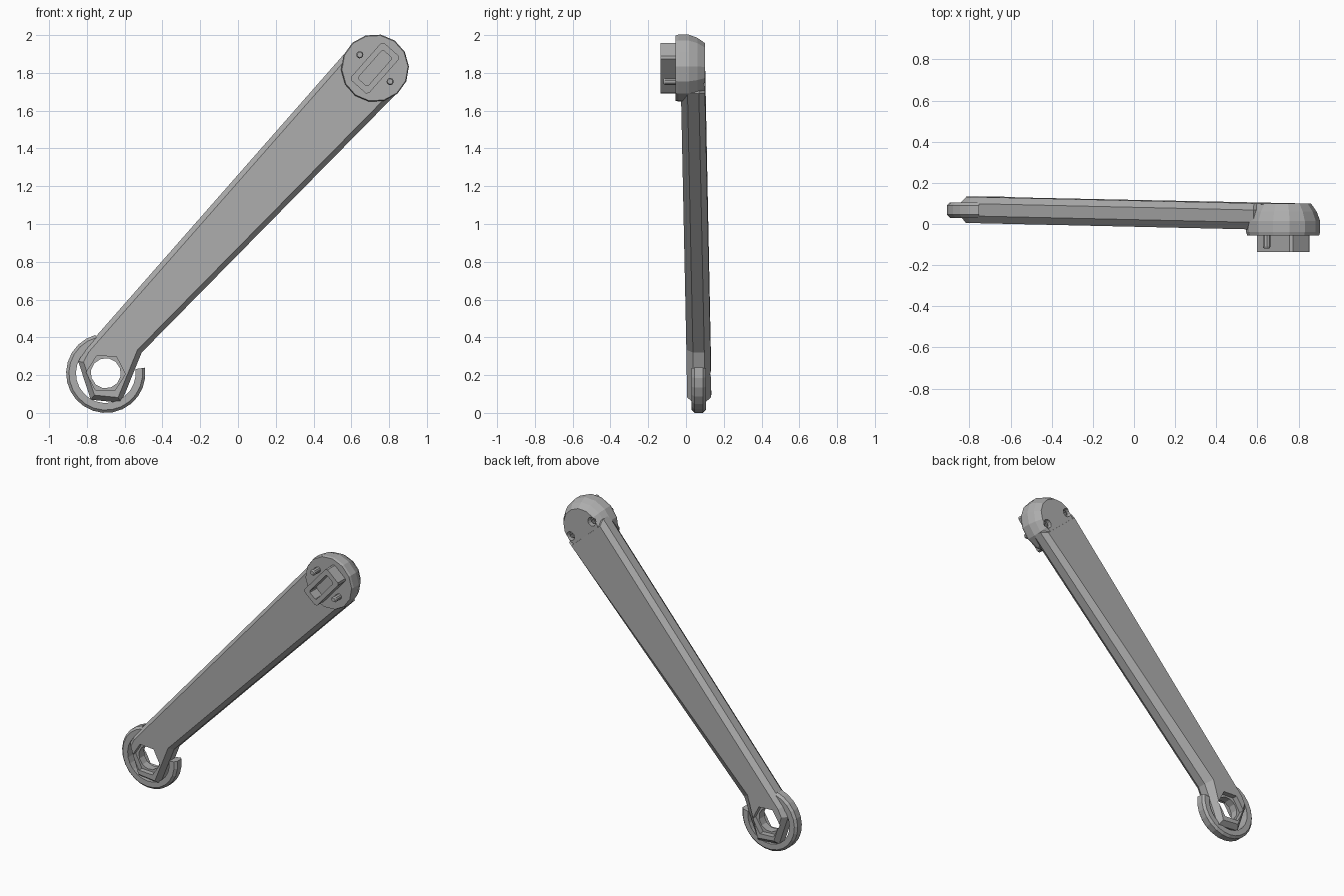
import bpy, bmesh, math
from mathutils import Vector

old = bpy.data.objects.get("Cube")
if old:
    bpy.data.objects.remove(old, do_unlink=True)

grey = bpy.data.materials.new("grey_metal")
grey.use_nodes = True
COLOUR = (0.42, 0.42, 0.42, 1)
grey.diffuse_color = COLOUR
grey.node_tree.nodes["Principled BSDF"].inputs["Base Color"].default_value = COLOUR

# Local frame: a runs up the arm from the hole, n across it, y is depth
HOLE = Vector((-0.70, 0, 0.21))
HEAD_A = 2.154
ALONG = Vector((0.6616, 0, 0.7498))
ACROSS = Vector((-0.7498, 0, 0.6616))


def place(a, n, y):
    return HOLE + ALONG * a + ACROSS * n + Vector((0, y, 0))


def loft(name, layers, closed=False):
    """Skin a list of equal loops of (a, n, y); cap the ends or close the tube."""
    bm = bmesh.new()
    loops = [[bm.verts.new(place(*p)) for p in layer] for layer in layers]
    size = len(loops[0])
    pairs = list(zip(loops, loops[1:]))
    if closed:
        pairs.append((loops[-1], loops[0]))
    else:
        bm.faces.new(loops[0])
        bm.faces.new(loops[-1])
    for lo, hi in pairs:
        for i in range(size):
            j = (i + 1) % size
            bm.faces.new((lo[i], lo[j], hi[j], hi[i]))
    bmesh.ops.recalc_face_normals(bm, faces=bm.faces)
    mesh = bpy.data.meshes.new(name)
    bm.to_mesh(mesh)
    bm.free()
    mesh.materials.append(grey)
    obj = bpy.data.objects.new(name, mesh)
    bpy.context.collection.objects.link(obj)
    return obj


def disc(name, a, n, sides, profile, turn=0.0):
    """Faceted round part from (depth, radius) pairs."""
    angles = [turn + math.tau * i / sides for i in range(sides)]
    return loft(name, [[(a + r * math.cos(t), n + r * math.sin(t), y) for t in angles]
                       for y, r in profile])


def block(name, half_a, half_n, corner, y0, y1):
    """Block on the head with clipped corners."""
    pts = []
    for sa, sn in ((1, 1), (-1, 1), (-1, -1), (1, -1)):
        pair = [(sa * half_a, sn * (half_n - corner)), (sa * (half_a - corner), sn * half_n)]
        pts += pair if sa * sn > 0 else pair[::-1]
    return loft(name, [[(HEAD_A + a, n, y) for a, n in pts] for y in (y0, y1)])


def cut(target, cutter):
    mod = target.modifiers.new("cut", "BOOLEAN")
    mod.operation = "DIFFERENCE"
    mod.solver = "EXACT"
    mod.object = cutter
    bpy.context.view_layer.objects.active = target
    bpy.ops.object.modifier_apply(modifier=mod.name)
    bpy.data.objects.remove(cutter, do_unlink=True)


def inset(outline, dist):
    """Move every edge of a counter-clockwise outline inwards."""
    result = []
    for i, p in enumerate(outline):
        p = Vector(p)
        d1 = (p - Vector(outline[i - 1])).normalized()
        d2 = (Vector(outline[(i + 1) % len(outline)]) - p).normalized()
        n1, n2 = Vector((-d1.y, d1.x)), Vector((-d2.y, d2.x))
        result.append(p + (n1 + n2) * dist / (1 + n1.dot(n2)))
    return result


# Arm with the angular hub at its lower end, chamfered front and back
outline = [(2.13, 0.172), (0.02, 0.168), (-0.05, 0.15), (-0.158, -0.033),
           (-0.063, -0.165), (0.208, -0.07), (2.13, -0.175)]
layers = []
for depth, dist in ((0.005, 0.026), (0.04, 0), (0.10, 0), (0.132, 0.028)):
    loop = inset(outline, dist)
    if depth > 0.11:
        loop[5].y += 0.03
    layers.append([(p.x, p.y, depth - 0.015 * p.x) for p in loop])
arm = loft("arm", layers)
cut(arm, disc("hole_cutter", 0, 0, 12, ((-0.1, 0.08), (0.25, 0.08))))
for y0, y1 in ((-0.1, 0.04), (0.095, 0.25)):
    cut(arm, disc("hex_cutter", 0, 0, 6, ((y0, 0.104), (y1, 0.104)), 0.15))

# Open guard ring around the hub
tilt = math.atan2(ALONG.z, ALONG.x)
start, end, steps = math.radians(8) - tilt, math.radians(-255) - tilt, 18
section = ((0.195, 0.03), (0.21, 0.045), (0.21, 0.09), (0.195, 0.105), (0.158, 0.105), (0.158, 0.03))
ring = []
for i in range(steps + 1):
    t = start + (end - start) * i / steps
    ring.append([(r * math.cos(t), r * math.sin(t), y) for r, y in section])
loft("guard_ring", ring)

# Head disc with sloped back
head = disc("head", HEAD_A, 0, 14,
            ((-0.055, 0.175), (-0.04, 0.18), (0.015, 0.18), (0.06, 0.163), (0.1, 0.135)), 0.1)

# Rectangular socket boss on the front of the head
boss = block("socket_boss", 0.132, 0.064, 0.012, -0.135, -0.045)
cut(boss, block("socket_cutter", 0.1, 0.034, 0.008, -0.2, -0.06))

# Locating pins in front, screws in pockets behind
for side, label in ((1, "upper"), (-1, "lower")):
    n = side * 0.107
    disc(label + "_pin", HEAD_A, n, 10, ((-0.05, 0.019), (-0.11, 0.019), (-0.118, 0.014)))
    for part in (head, arm):
        cut(part, disc("pocket_cutter", HEAD_A, n, 12, ((0.055, 0.03), (0.2, 0.03))))
    screw = disc(label + "_screw", HEAD_A, n, 12, ((0.03, 0.023), (0.075, 0.023), (0.08, 0.019)))
    cut(screw, disc("drive_cutter", HEAD_A, n, 6, ((0.066, 0.011), (0.12, 0.011))))
